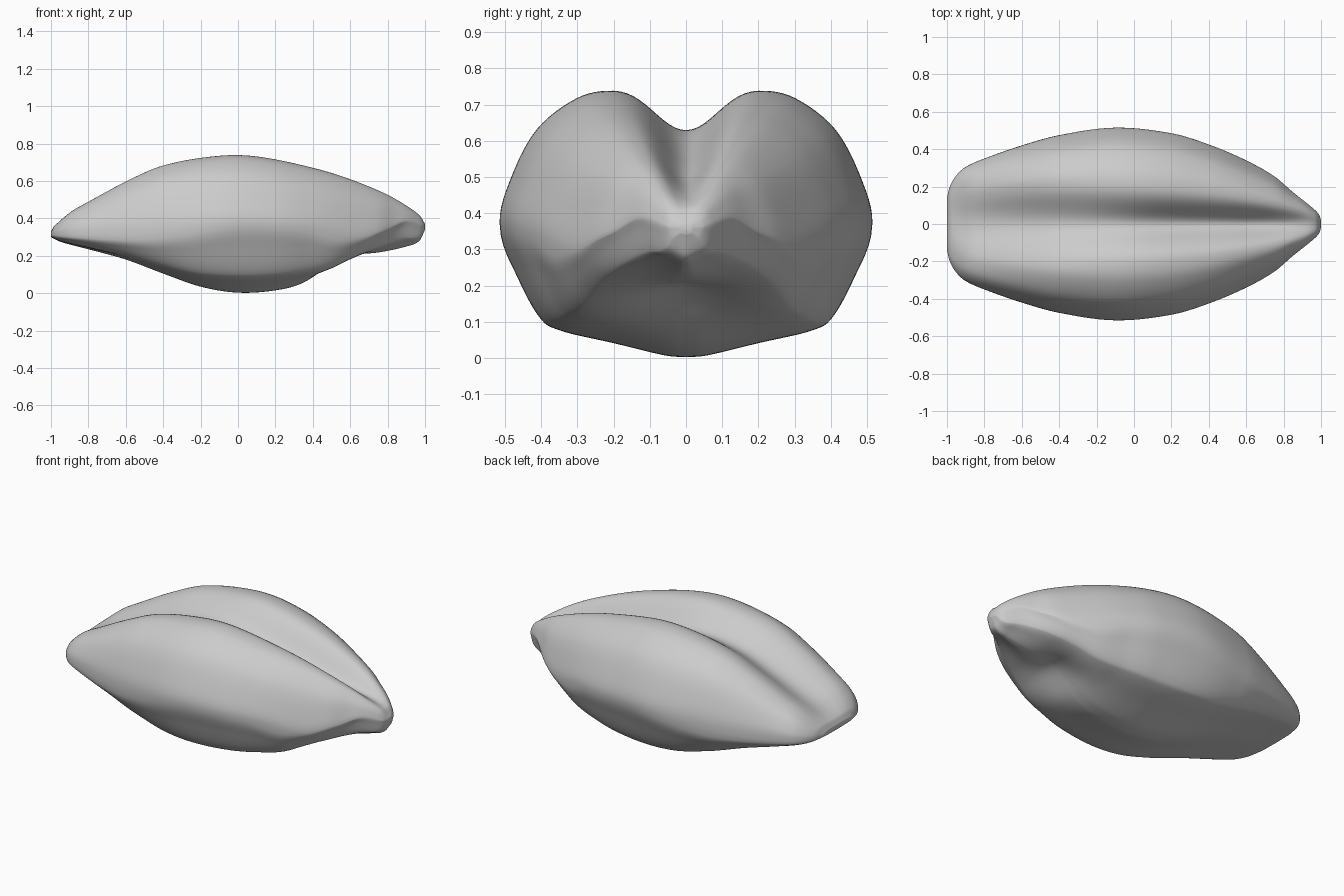
import bpy
import bmesh
import math

default_cube = bpy.data.objects.get("Cube")
if default_cube:
    bpy.data.objects.remove(default_cube, do_unlink=True)

RINGS = 120
HALF_STEPS = 72


def smooth_curve(keys, position):
    """Smooth interpolation through (position, value) pairs."""
    last = len(keys) - 1

    def slope(index):
        before = keys[max(index - 1, 0)]
        after = keys[min(index + 1, last)]
        return (after[1] - before[1]) / (after[0] - before[0])

    index = 0
    while index < last - 1 and position > keys[index + 1][0]:
        index += 1
    (start, low), (end, high) = keys[index], keys[index + 1]
    span = end - start
    t = min(max((position - start) / span, 0), 1)
    ease = t * t * (3 - 2 * t)
    bend = t * (1 - t) * ((1 - t) * slope(index) - t * slope(index + 1))
    return low + (high - low) * ease + span * bend


# Lengthwise outlines of the kernel, from blunt end to pointed end
half_width = [(-1, .14), (-.985, .2), (-.95, .26), (-.9, .305), (-.8, .35), (-.6, .42),
              (-.4, .475), (-.1, .515), (.2, .485), (.4, .425), (.6, .34),
              (.75, .255), (.85, .17), (.95, .09), (.99, .05), (1, .02)]
top_height = [(-1, .33), (-.98, .37), (-.9, .45), (-.8, .51), (-.6, .615), (-.4, .695),
              (-.1, .74), (.1, .735), (.4, .675), (.6, .615), (.8, .535),
              (.9, .48), (.97, .425), (1, .37)]
belly_height = [(-1, .3), (-.95, .275), (-.8, .235), (-.6, .18), (-.4, .105),
                (-.2, .035), (0, .003), (.2, .015), (.4, .06),
                (.5, .1), (.6, .155), (.7, .2), (.9, .25), (.97, .28), (1, .34)]
side_height = [(-1, .312), (-.6, .315), (-.3, .345), (0, .375), (.4, .35), (.65, .3),
               (.8, .34), (.9, .385), (1, .36)]
crease_depth = [(-1, 0), (-.9, .05), (-.6, .095), (-.2, .103), (.2, .135),
                (.6, .115), (.8, .07), (.93, .025), (1, 0)]
crease_width = [(-1, .16), (-.5, .145), (0, .11), (.5, .085), (1, .05)]
# Fullness of each half: below one is boxy, above one is pinched in like a keel
crown_pinch = [(-1, .6), (-.5, .8), (0, 1), (1, 1)]
belly_pinch = [(-1, .45), (-.5, .55), (0, .92), (.35, .85), (.55, .62),
               (.7, .95), (.82, 1.6), (.95, 1.1), (1, 1)]

# Normalised half cross-section, from belly centre round to crest centre
section = [(0, -1), (.12, -.985), (.39, -.89), (.68, -.79), (.79, -.68), (.91, -.34),
           (1, 0), (.935, .35), (.8, .7), (.59, .93), (.39, 1), (.18, 1), (0, 1)]
section_side = [(i, point[0]) for i, point in enumerate(section)]
section_rise = [(i, point[1]) for i, point in enumerate(section)]


def bump(distance, radius):
    return math.exp(-(distance / radius) ** 2)


def surface_point(x, step):
    sign = 1 if step <= HALF_STEPS else -1
    if sign < 0:
        step = 2 * HALF_STEPS - step
    place = step / HALF_STEPS * (len(section) - 1)
    y = smooth_curve(section_side, place) * smooth_curve(half_width, x)
    rise = smooth_curve(section_rise, place)
    z = smooth_curve(side_height, x)
    if rise > 0:
        # lengthwise crease between the two lobes
        z += rise ** smooth_curve(crown_pinch, x) * (smooth_curve(top_height, x) - z)
        z -= smooth_curve(crease_depth, x) * bump(y, smooth_curve(crease_width, x))
    else:
        # germ hollow beneath the pointed end
        z += abs(rise) ** smooth_curve(belly_pinch, x) * (smooth_curve(belly_height, x) - z)
        z += .07 * bump(x - .53, .13) * bump(y, .15)
    return x, sign * y, z


# Kernel body lofted ring by ring
bm = bmesh.new()
rings = []
for r in range(RINGS + 1):
    x = -math.cos(math.pi * r / RINGS)
    rings.append([bm.verts.new(surface_point(x, s)) for s in range(2 * HALF_STEPS)])
for ring, following in zip(rings, rings[1:]):
    for s in range(2 * HALF_STEPS):
        n = (s + 1) % (2 * HALF_STEPS)
        bm.faces.new((ring[s], ring[n], following[n], following[s]))
bm.faces.new(rings[0])
bm.faces.new(rings[-1])
bmesh.ops.recalc_face_normals(bm, faces=bm.faces)
for face in bm.faces:
    face.smooth = True

mesh = bpy.data.meshes.new("grain_kernel")
bm.to_mesh(mesh)
bm.free()
kernel = bpy.data.objects.new("grain_kernel", mesh)
bpy.context.collection.objects.link(kernel)

# Plain grey material
grey = bpy.data.materials.new("light_grey")
grey.use_nodes = True
colour = (.6, .6, .6, 1)
grey.diffuse_color = colour
grey.node_tree.nodes["Principled BSDF"].inputs["Base Color"].default_value = colour
mesh.materials.append(grey)
